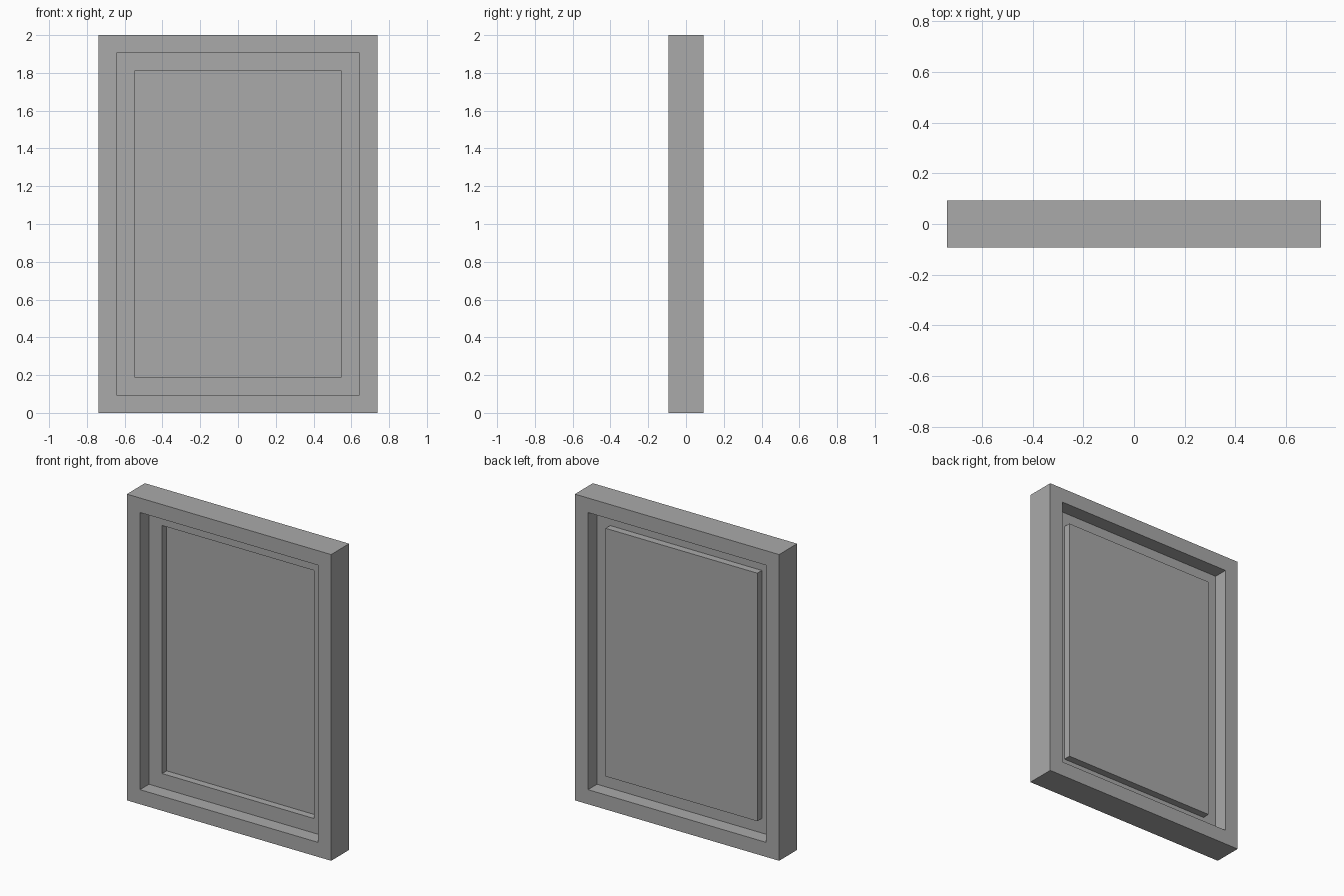
import bpy
import bmesh

cube = bpy.data.objects.get("Cube")
if cube:
    bpy.data.objects.remove(cube, do_unlink=True)

HALF_W, HEIGHT, HALF_D = 0.738, 2.0, 0.093
RAIL = 0.095          # width of the frame rail and of the panel's flat border
PANEL_DEPTH = 0.047   # how far the panel is pushed to the back

grey = bpy.data.materials.new("plain grey")
grey.use_nodes = True
colour = (0.4, 0.4, 0.4, 1)
grey.diffuse_color = colour
grey.node_tree.nodes["Principled BSDF"].inputs["Base Color"].default_value = colour


def stepped_part(name, steps, closed):
    """Join rectangular rings, each given as (inset from outer edge, y)."""
    bm = bmesh.new()
    rings = []
    for inset, y in steps:
        x, low, high = HALF_W - inset, inset, HEIGHT - inset
        rings.append([bm.verts.new(p) for p in
                      ((-x, y, low), (x, y, low), (x, y, high), (-x, y, high))])
    pairs = list(zip(rings, rings[1:]))
    if closed:
        pairs.append((rings[-1], rings[0]))
    for a, b in pairs:
        for i in range(4):
            j = (i + 1) % 4
            bm.faces.new((a[i], a[j], b[j], b[i]))
    if not closed:
        bm.faces.new(rings[-1])
    bmesh.ops.recalc_face_normals(bm, faces=bm.faces)
    mesh = bpy.data.meshes.new(name)
    bm.to_mesh(mesh)
    bm.free()
    mesh.materials.append(grey)
    obj = bpy.data.objects.new(name, mesh)
    bpy.context.collection.objects.link(obj)
    return obj


# Outer frame: a rectangular rail swept round the opening
stepped_part("frame", [(0, -HALF_D), (RAIL, -HALF_D), (RAIL, HALF_D), (0, HALF_D)], True)

# Thin sheet in the middle of the frame, its centre pressed to the back
stepped_part("pressed_panel", [(RAIL, 0), (2 * RAIL, 0), (2 * RAIL, PANEL_DEPTH)], False)
